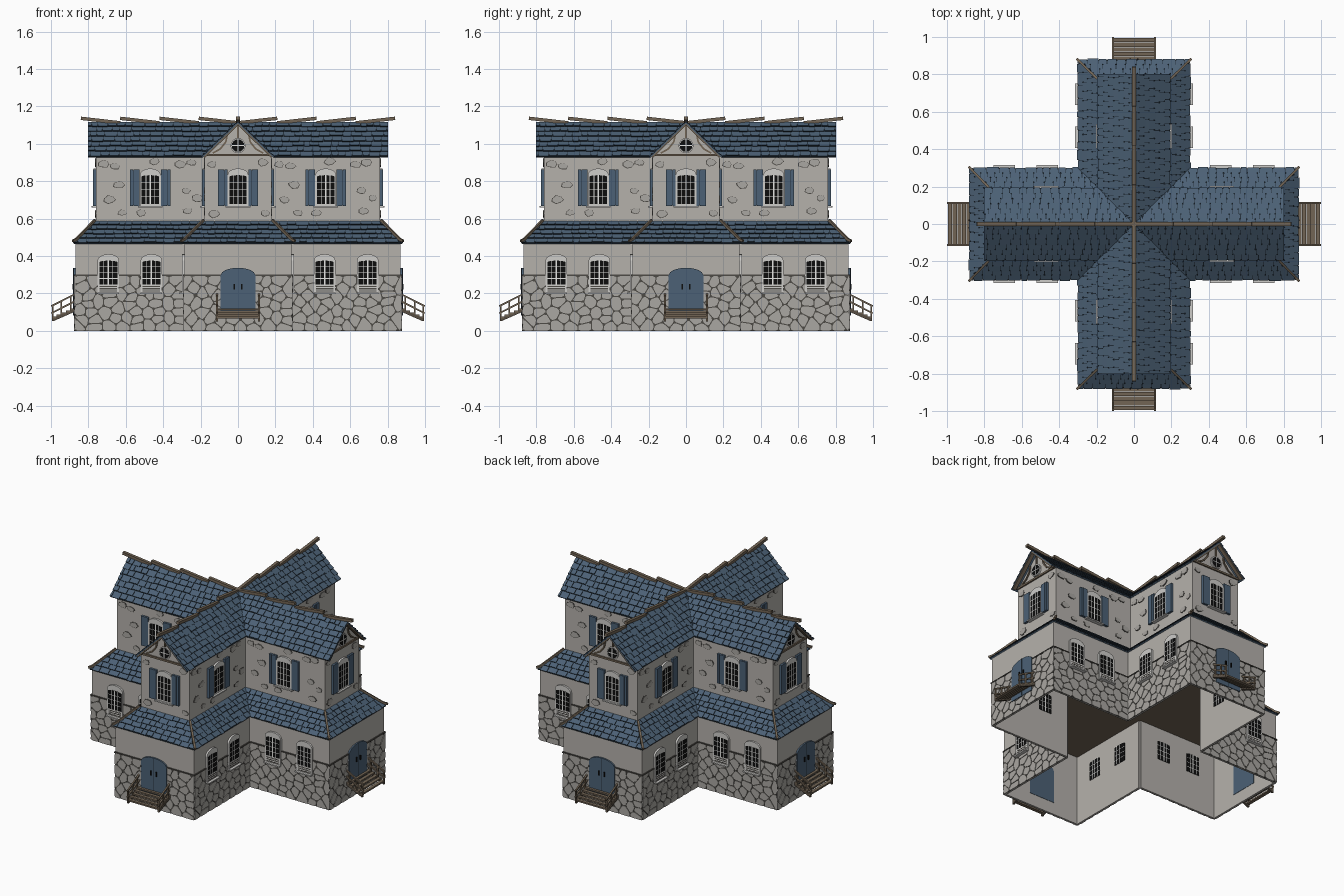
import bpy, bmesh, math, random
from mathutils import Matrix, Vector as V

if "Cube" in bpy.data.objects:
    bpy.data.objects.remove(bpy.data.objects["Cube"])
random.seed(4)

COLOURS = [("plaster", (.46, .44, .41)), ("stone", (.40, .385, .36)), ("mortar", (.075, .07, .062)),
           ("roof_blue", (.072, .120, .180)), ("roof_dark", (.018, .030, .045)), ("wood", (.17, .13, .09)),
           ("dark_wood", (.095, .075, .055)), ("glass_black", (.004, .004, .004)),
           ("frame_grey", (.62, .61, .59)), ("bar_white", (.80, .80, .78))]
MATS = []
for n, c in COLOURS:
    m = bpy.data.materials.new(n)
    m.diffuse_color = (*c, 1)
    m.use_nodes = True
    m.node_tree.nodes["Principled BSDF"].inputs["Base Color"].default_value = m.diffuse_color
    MATS.append(m)
PLASTER, STONE, MORTAR, BLUE, RDARK, WOOD, DWOOD, BLACK, FRAME, WHITE = range(10)

T = Matrix.Translation
def rz(d): return Matrix.Rotation(math.radians(d), 4, 'Z')

# Wall frames of the arm that points to -y: local x along wall, -y outward, z up
def walls(length, half):
    mid = (length + half) / 2
    return [T((0, -length, 0)), T((half, -mid, 0)) @ rz(90), T((-half, -mid, 0)) @ rz(-90)]
LOW, UP = walls(.87, .287), walls(.76, .178)

def prism(bm, pts, M, d0, d1, mat):
    """Extrude a wall-plane outline from d0 inside to d1 outside."""
    f = [bm.verts.new(M @ V((x, -d1, z))) for x, z in pts]
    b = [bm.verts.new(M @ V((x, d0, z))) for x, z in pts]
    n = len(pts)
    faces = [bm.faces.new(f), bm.faces.new(b[::-1])]
    faces += [bm.faces.new((f[i], b[i], b[(i+1) % n], f[(i+1) % n])) for i in range(n)]
    for q in faces:
        q.material_index = mat

def rect(x0, x1, z0, z1): return [(x0, z0), (x1, z0), (x1, z1), (x0, z1)]

def arch(cx, w, z0, z1, rise, n=8):
    return [(cx-w, z0), (cx+w, z0)] + [(cx + w*math.cos(math.pi*i/n), z1-rise + rise*math.sin(math.pi*i/n))
                                       for i in range(n+1)]

def disc(cx, cz, r, n=16):
    return [(cx + r*math.cos(2*math.pi*i/n), cz + r*math.sin(2*math.pi*i/n)) for i in range(n)]

def beam(bm, a, b, w, h, mat):
    a, b = V(a), V(b)
    M = T((a+b)/2) @ (b-a).to_track_quat('Y', 'Z').to_matrix().to_4x4() @ Matrix.Diagonal((w, (b-a).length, h, 1))
    for v in bmesh.ops.create_cube(bm, size=1, matrix=M)['verts']:
        for f in v.link_faces:
            f.material_index = mat

def finish(name, bm):
    """Repeat the arm's part on all four arms."""
    bmesh.ops.recalc_face_normals(bm, faces=bm.faces)
    me = bpy.data.meshes.new(name)
    bm.to_mesh(me)
    out = bmesh.new()
    for k in range(4):
        out.transform(rz(90))
        out.from_mesh(me)
    out.to_mesh(me)
    for m in MATS:
        me.materials.append(m)
    bpy.context.collection.objects.link(bpy.data.objects.new(name, me))

def clip(poly, p, n):
    """Keep the side of a 2D polygon where (q-p).n <= 0."""
    out = []
    for i, a in enumerate(poly):
        b = poly[(i+1) % len(poly)]
        da, db = (a-p).dot(n), (b-p).dot(n)
        if da <= 0: out.append(a)
        if (da < 0) != (db < 0): out.append(a + (b-a) * (da/(da-db)))
    return out

def cut_corners(poly):
    out = []
    for i, a in enumerate(poly):
        b = poly[(i+1) % len(poly)]
        out += [a.lerp(b, .2), a.lerp(b, .8)]
    return out

# Lower walls and ceiling
bm = bmesh.new()
for M, w in zip(LOW, (.287, .2915, .2915)):
    prism(bm, rect(-w, w, 0, .475), M, .01, 0, PLASTER)
finish("lower_walls", bm)
bm = bmesh.new()
flat = T((0, 0, .462)) @ Matrix.Rotation(math.radians(-90), 4, 'X')
prism(bm, [(0, 0), (-.285, -.285), (-.285, -.865), (.285, -.865), (.285, -.285)], flat, 0, .004, WOOD)
finish("ceiling", bm)

# Rubble stone base: rounded cells over a dark mortar plate
bm = bmesh.new()
for M in LOW:
    prism(bm, rect(-.289, .289, 0, .30), M, 0, .003, MORTAR)
    prism(bm, rect(-.292, .292, .293, .30), M, 0, .008, MORTAR)
    W, H, nx, nz = .584, .293, 8, 7
    seeds = [V(((i+.5+.5*(j % 2)-.25+random.uniform(-.33, .33))/nx*W - W/2, (j+.5+random.uniform(-.3, .3))/nz*H))
             for i in range(nx) for j in range(nz)]
    for s in seeds:
        cell = [V(p) for p in rect(-W/2, W/2, 0, H)]
        for o in seeds:
            if o is not s and (o-s).length < .2:
                n = (o-s).normalized()
                cell = clip(cell, (s+o)/2 - n*.0027, n)
        if len(cell) > 2:
            prism(bm, cut_corners(cell), M, 0, .006, STONE)
finish("stone_base", bm)

# Upper walls with gable ends
bm = bmesh.new()
for k, M in enumerate(UP):
    w = .178 if k == 0 else .291
    pts = rect(-w, w, .47, .935)
    if k == 0:
        pts = pts[:3] + [(0, 1.105)] + pts[3:]
    prism(bm, pts, M, .01, 0, PLASTER)
finish("upper_walls", bm)

# Loose stones showing through the upper plaster
bm = bmesh.new()
for k, M in enumerate(UP):
    spots = [(-.14, .89), (.145, .63), (-.13, .625), (.13, .90)]
    if k:
        spots = [(-.25, .89), (-.19, .88), (-.22, .70), (-.15, .63), (-.05, .63), (.16, .89), (.22, .90),
                 (.25, .71), (.19, .75), (.20, .64), (.02, .905), (-.17, .78)]
    for x, z in spots:
        r = random.uniform(.022, .030)
        ring = [(math.cos(a*.9)*r*random.uniform(.9, 1.3), math.sin(a*.9)*r*random.uniform(.6, .9)) for a in range(7)]
        prism(bm, [(x+p, z+q) for p, q in ring], M, 0, .002, MORTAR)
        prism(bm, [(x+p*.86+.001, z+q*.86+.001) for p, q in ring], M, 0, .004, STONE)
finish("wall_stones", bm)

# Windows
def window(bm, M, cx, w, z0, z1, p0, p1, d):
    prism(bm, arch(cx, w, z0, z1, .035), M, 0, d, FRAME)
    g = w - .010
    prism(bm, arch(cx, g, p0, p1, .008), M, .012, d+.0008, BLACK)
    for i in range(1, 4):
        x, t = cx - g + 2*g*i/4, .0035 if i == 2 else .0016
        prism(bm, rect(x-t, x+t, p0, p1), M, .0128, d+.0016, WHITE)
    for i in range(1, 4):
        z = p0 + (p1-p0)*i/4
        prism(bm, rect(cx-g, cx+g, z-.0015, z+.0015), M, .0128, d+.0014, WHITE)

bm = bmesh.new()
for M in LOW[1:]:
    for cx in (-.115, .115):
        window(bm, M, cx, .058, .20, .41, .248, .375, .012)
        for z in (.213, .225, .237):
            prism(bm, rect(cx-.046, cx+.046, z-.003, z+.003), M, 0, .0128, MORTAR)
        prism(bm, rect(cx-.058, cx+.058, .198, .206), M, 0, .028, FRAME)
finish("lower_windows", bm)
bm, sh = bmesh.new(), bmesh.new()
for M in UP:
    window(bm, M, 0, .056, .665, .868, .677, .832, .012)
    prism(bm, rect(-.066, .066, .66, .668), M, 0, .024, FRAME)
    for s in (-1, 1):
        x = s*.082
        prism(sh, rect(x-.024, x+.024, .672, .858), M, 0, .013, RDARK)
        for i in (-1, 0, 1):
            prism(sh, rect(x+i*.0172-.0081, x+i*.0172+.0081, .668, .862), M, 0, .015, BLUE)
finish("upper_windows", bm)
finish("shutters", sh)

# Doors
bm = bmesh.new()
prism(bm, arch(0, .093, .08, .337, .04), LOW[0], .012, .010, BLUE)
prism(bm, rect(-.0012, .0012, .085, .336), LOW[0], 0, .011, RDARK)
for x in (-.02, .02):
    prism(bm, rect(x-.004, x+.004, .22, .25), LOW[0], 0, .016, BLACK)
finish("doors", bm)

# Porch steps with sloping railings
bm = bmesh.new()
for i in range(5):
    y, z = -.885 - .0245*i, .115 - .011*i
    beam(bm, (-.118, y, z), (.118, y, z), .022, .010, WOOD)
for s in (-1, 1):
    x = s*.112
    beam(bm, (x, -.87, .112), (x, -.992, .058), .012, .016, DWOOD)
    for dz in (0, -.038):
        beam(bm, (x, -.872, .196+dz), (x, -.998, .132+dz), .010, .009, WOOD)
    for y, z in ((-.895, .184), (-.945, .159), (-.990, .137)):
        beam(bm, (x, y, z-.085), (x, y, z+.004), .009, .009, WOOD)
finish("porch_steps", bm)

# Roofs: a thin slab covered by rows of uneven tiles
def slope(bm, P, rows):
    P = [V(p) for p in P]
    e = (P[1]-P[0]).normalized()
    s = (P[3]-P[0]) - e*(P[3]-P[0]).dot(e)
    n = e.cross(s).normalized()
    slab = [[bm.verts.new(p - n*d) for p in P] for d in (0, .005)]
    bm.faces.new(slab[0]).material_index = RDARK
    bm.faces.new(slab[1][::-1]).material_index = BLUE
    for i in range(4):
        j = (i+1) % 4
        bm.faces.new((slab[0][i], slab[1][i], slab[1][j], slab[0][j])).material_index = BLUE
    lo = lambda t: (P[0].lerp(P[3], t)-P[0]).dot(e)
    hi = lambda t: (P[1].lerp(P[2], t)-P[0]).dot(e)
    for r in range(rows):
        u = min(lo(r/rows), lo((r+1)/rows)) - random.uniform(0, .03)
        while u < max(hi(r/rows), hi((r+1)/rows)):
            w = random.uniform(.03, .07)
            t0, t1 = (r + random.uniform(-.06, .16))/rows, min(1, (r+1.0)/rows)
            fit = lambda x, t: min(max(x, lo(t)), hi(t))
            c = [(fit(u, t0), t0, .0075), (fit(u+w-.003, t0), t0, .0075),
                 (fit(u+w-.003, t1), t1, .002), (fit(u, t1), t1, .002)]
            u += w
            if c[1][0]-c[0][0] + c[2][0]-c[3][0] < .008: continue
            top = [bm.verts.new(P[0] + e*x + s*t + n*h) for x, t, h in c]
            bot = [bm.verts.new(P[0] + e*x + s*t - n*.001) for x, t, h in c]
            bm.faces.new(top).material_index = BLUE
            for i in range(4):
                bm.faces.new((top[i], bot[i], bot[(i+1) % 4], top[(i+1) % 4])).material_index = RDARK

def two_sides(bm, x0, y0, z0, x1, y1, z1, rows):
    slope(bm, [(x0, -y0, z0), (x0, -x0, z0), (x1, -x1, z1), (x1, -y1, z1)], rows)
    slope(bm, [(-x0, -x0, z0), (-x0, -y0, z0), (-x1, -y1, z1), (-x1, -x1, z1)], rows)

bm = bmesh.new()
two_sides(bm, .192, .803, .930, 0, .803, 1.116, 7)
finish("main_roof", bm)
bm = bmesh.new()
two_sides(bm, .298, .878, .468, .176, .757, .586, 5)
slope(bm, [(-.298, -.878, .468), (.298, -.878, .468), (.176, -.757, .586), (-.176, -.757, .586)], 5)
finish("skirt_roof", bm)

# Ridge logs, stepped upward toward the gables, and hip beams
bm = bmesh.new()
for i in range(4):
    beam(bm, (0, -.21*i, 1.112), (0, -.21*(i+1), 1.136), .020, .018, WOOD)
for s in (-1, 1):
    beam(bm, (s*.29, -.868, .486), (s*.184, -.765, .592), .012, .012, WOOD)
    beam(bm, (s*.305, -.883, .480), (s*.285, -.863, .490), .013, .013, WOOD)
finish("ridge_and_hip_beams", bm)

# Gable timbers and round windows
bm = bmesh.new()
for s in (-1, 1):
    beam(bm, (s*.181, -.788, .930), (0, -.788, 1.106), .024, .012, WOOD)
    for a, b in (((.135, .95), (.095, .972)), ((.095, .972), (.065, 1.01)), ((.065, 1.01), (.058, 1.045))):
        beam(bm, (s*a[0], -.763, a[1]), (s*b[0], -.763, b[1]), .009, .009, WOOD)
beam(bm, (-.178, -.764, .940), (.178, -.764, .940), .010, .012, WOOD)
beam(bm, (0, -.763, 1.03), (0, -.763, 1.10), .009, .009, WOOD)
prism(bm, disc(0, .99, .040), UP[0], 0, .010, FRAME)
prism(bm, disc(0, .99, .034), UP[0], 0, .011, BLACK)
prism(bm, rect(-.0025, .0025, .957, 1.023), UP[0], 0, .013, WHITE)
prism(bm, rect(-.033, .033, .9875, .9925), UP[0], 0, .013, WHITE)
finish("gable_timbers", bm)
